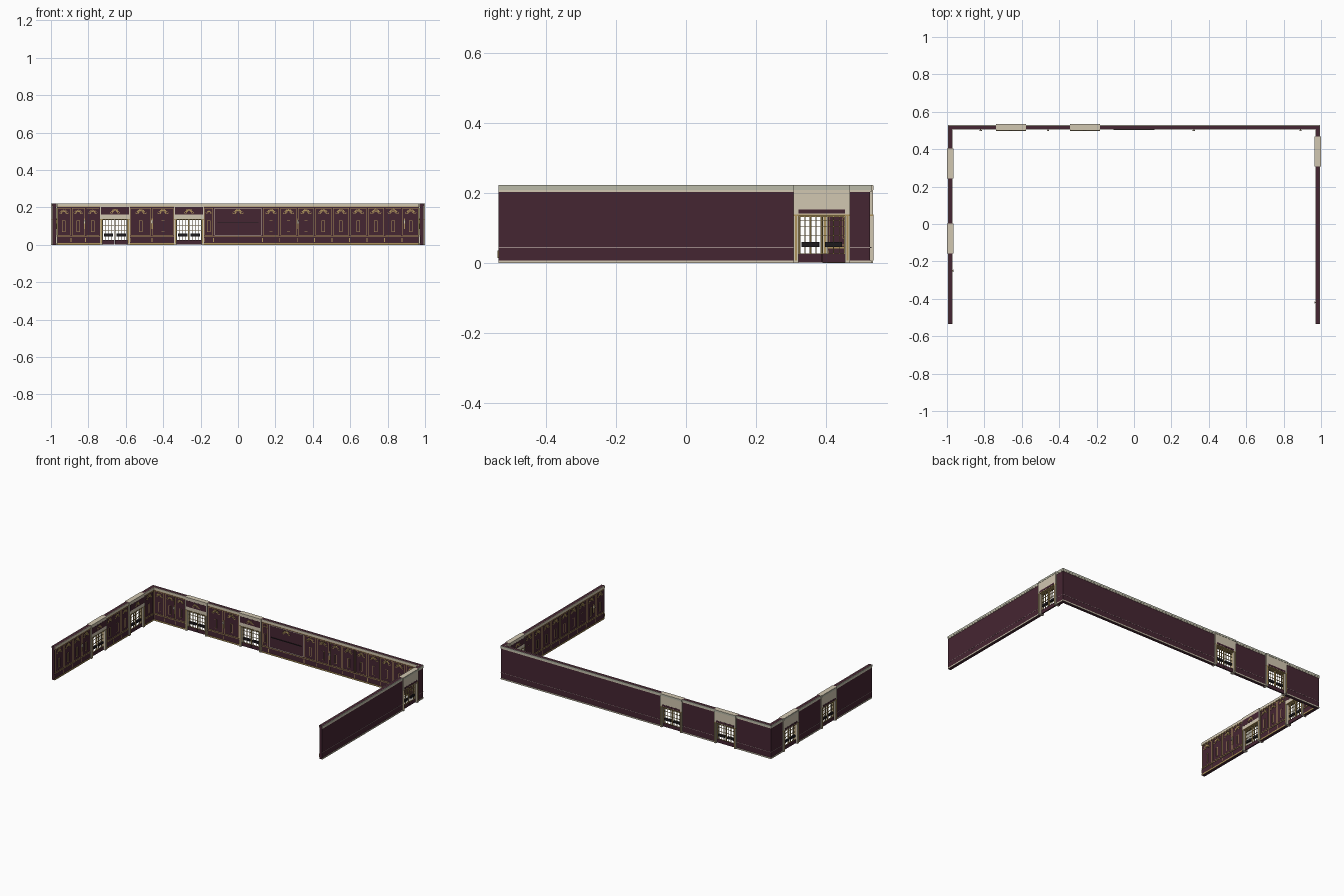
import bpy, bmesh, math
from mathutils import Vector

if "Cube" in bpy.data.objects:
    bpy.data.objects.remove(bpy.data.objects["Cube"])


def material(name, rgb):
    m = bpy.data.materials.new(name)
    m.use_nodes = True
    m.diffuse_color = (*rgb, 1)
    m.node_tree.nodes["Principled BSDF"].inputs["Base Color"].default_value = (*rgb, 1)
    return m


MAT = {
    "maroon": material("maroon", (0.06, 0.019, 0.032)),
    "cream": material("cream", (0.64, 0.57, 0.44)),
    "sage": material("sage grey", (0.5, 0.5, 0.4)),
    "gold": material("gold", (0.43, 0.3, 0.11)),
    "black": material("black", (0.012, 0.01, 0.012)),
    "rose": material("rose grey", (0.34, 0.25, 0.25)),
}

TOP = 0.222
HALF = 0.009       # half wall thickness
CASE = 0.08        # half casing width
OPEN = 0.066       # half door opening


class Wall:
    """Parts drawn along a wall: u runs along it, v points into the room, z up."""

    def __init__(self, name, origin, along, inward):
        self.name = name
        self.o, self.u, self.n = Vector(origin), Vector(along), Vector(inward)
        self.parts = {}

    def slab(self, part, mat, pts, v0, v1):
        bm = self.parts.setdefault((part, mat), bmesh.new())
        a, b = [[bm.verts.new(self.o + self.u * u + self.n * v + Vector((0, 0, z)))
                 for u, z in pts] for v in (v0, v1)]
        bm.faces.new(a)
        bm.faces.new(b[::-1])
        for i in range(len(pts)):
            j = (i + 1) % len(pts)
            bm.faces.new((a[j], a[i], b[i], b[j]))

    def box(self, part, mat, u0, u1, z0, z1, v0, v1):
        self.slab(part, mat, [(u0, z0), (u1, z0), (u1, z1), (u0, z1)], v0, v1)

    def frame(self, part, mat, u0, u1, z0, z1, w, v0, v1):
        self.box(part, mat, u0, u1, z0, z0 + w, v0, v1)
        self.box(part, mat, u0, u1, z1 - w, z1, v0, v1)
        self.box(part, mat, u0, u0 + w, z0 + w, z1 - w, v0, v1)
        self.box(part, mat, u1 - w, u1, z0 + w, z1 - w, v0, v1)

    def finish(self):
        for (part, mat), bm in self.parts.items():
            bmesh.ops.recalc_face_normals(bm, faces=bm.faces)
            mesh = bpy.data.meshes.new(self.name + "_" + part)
            bm.to_mesh(mesh)
            bm.free()
            mesh.materials.append(MAT[mat])
            bpy.context.collection.objects.link(bpy.data.objects.new(mesh.name, mesh))


# Fan of leaves with a scroll to each side
def ornament(w, u, z, size, v):
    for i in range(7):
        t = math.radians(15 + 25 * i)
        c, s = math.cos(t), math.sin(t)
        r = size * (1.15 - 0.25 * s)
        pts = [(0.2 * r, 0), (0.7 * r, -0.14 * r), (r, 0), (0.7 * r, 0.14 * r)]
        w.slab("ornaments", "gold",
               [(u + a * c - b * s, z + a * s + b * c) for a, b in pts], v, v + 0.002)
    for side in (-1, 1):
        arc = [(math.cos(math.pi * k / 5), math.sin(math.pi * k / 5)) for k in range(6)]
        for (a, b), (c, d) in zip(arc, arc[1:]):
            pts = [(a, b), (c, d), (c * 0.6, d * 0.6), (a * 0.6, b * 0.6)]
            w.slab("ornaments", "gold",
                   [(u + side * size * (0.85 + 0.4 * p), z - size * 0.35 * q) for p, q in pts],
                   v, v + 0.002)


# Framed wall panel with crest, pendant and dado post
def panel(w, u0, u1, wide=False):
    mid = (u0 + u1) / 2
    w.frame("wide_panel_frame" if wide else "panel_frames", "cream" if wide else "gold",
            u0 + 0.004, u1 - 0.004, 0.05, 0.198, 0.0025, HALF, HALF + 0.0015)
    w.box("dado_posts", "gold", u0 - 0.0025, u0 + 0.0025, 0.014, 0.036, HALF, HALF + 0.001)
    ornament(w, mid, 0.172, min(0.024, (u1 - u0) * 0.26), HALF)
    if wide:
        w.box("rail", "black", mid - 0.11, mid + 0.11, 0.116, 0.12, HALF, HALF + 0.004)
    else:
        w.frame("pendants", "gold", mid - 0.009, mid + 0.009, 0.07, 0.13, 0.002, HALF, HALF + 0.0015)


# Wall lamp
def sconce(w, u):
    w.box("sconce_plates", "gold", u - 0.003, u + 0.003, 0.085, 0.14, HALF, HALF + 0.004)
    w.slab("sconce_shades", "cream",
           [(u - 0.006, 0.115), (u + 0.006, 0.115), (u + 0.004, 0.132), (u - 0.004, 0.132)],
           HALF + 0.004, HALF + 0.009)


# Cased double door with glazed leaves
def door(w, c):
    d = 0.0165
    w.box("door_headers", "cream", c - CASE, c + CASE, 0.139, TOP, -d, d)
    w.box("header_cornices", "sage", c - CASE, c + CASE, 0.209, TOP - 0.001, -d - 0.0015, -d)
    w.box("header_signs", "maroon", c - OPEN, c + OPEN, 0.141, 0.153, -d - 0.001, -d)
    w.box("header_panels", "maroon", c - 0.074, c + 0.074, 0.161, 0.202, d, d + 0.0005)
    ornament(w, c, 0.175, 0.022, d - 0.0005)
    w.box("header_beads", "gold", c - CASE, c + CASE, 0.135, 0.139, -0.018, 0.018)
    for s in (-1, 1):
        lo, hi = sorted((c + s * OPEN, c + s * CASE))
        w.box("door_jambs", "cream", lo, hi, 0, 0.139, -d, d)
        m = (lo + hi) / 2
        w.box("jamb_columns", "gold", m - 0.003, m + 0.003, 0.008, 0.135, -0.018, 0.018)
        # Leaf: kick panel, stiles, glazing bars and push bar
        lo, hi = sorted((c + s * 0.001, c + s * OPEN))
        w.box("kick_panels", "maroon", lo, hi, 0.002, 0.026, -0.004, 0.004)
        w.frame("leaf_frames", "gold", lo, hi, 0.024, 0.135, 0.003, -0.003, 0.003)
        for k in (1, 2, 3):
            u = lo + (hi - lo) * k / 4
            w.box("glazing_bars", "gold", u - 0.001, u + 0.001, 0.027, 0.132, -0.002, 0.002)
        for z in (0.078, 0.104, 0.122):
            w.box("glazing_bars", "gold", lo, hi, z - 0.001, z + 0.001, -0.002, 0.002)
        w.box("push_bars", "black", lo + 0.008, hi - 0.008, 0.046, 0.06, -0.006, 0.006)


# Wall body, trims on both faces, doors and panels
def build(name, origin, along, inward, body, inner, outer, doors, lamps, layout=None):
    w = Wall(name, origin, along, inward)

    def runs(lo, hi):
        cuts = [lo] + [e for c in doors for e in (c - CASE, c + CASE)] + [hi]
        return list(zip(cuts[::2], cuts[1::2]))

    for a, b in runs(*body):
        w.box("body", "maroon", a, b, 0, TOP, -HALF, HALF)
    for a, b in runs(*inner):
        v = HALF
        w.box("inner_baseboard", "gold", a, b, 0, 0.009, v, v + 0.002)
        w.box("inner_dado_rail", "gold", a, b, 0.042, 0.046, v, v + 0.002)
        w.box("inner_cornice", "cream", a, b, 0.206, TOP, v, v + 0.003)
        w.box("inner_cornice_bead", "gold", a, b, 0.202, 0.206, v, v + 0.002)
    for a, b in runs(*outer):
        v = -HALF
        w.box("outer_baseboard", "cream", a, b, 0, 0.008, v - 0.002, v)
        w.box("outer_line", "rose", a, b, 0.0435, 0.0455, v - 0.001, v)
        w.box("outer_cornice", "sage", a, b, 0.209, TOP, v - 0.003, v)
        w.box("outer_cornice_step", "cream", a, b, 0.203, 0.209, v - 0.002, v)
    for c in doors:
        door(w, c)
    for a, b, n in layout or [(a, b, round((b - a) / 0.093)) for a, b in runs(*inner)]:
        for k in range(n):
            step = (b - a) / n
            panel(w, a + k * step, a + (k + 1) * step, step > 0.2)
    for u in lamps:
        sconce(w, u)
    w.finish()


BACK, SIDE, END = 0.516, 0.982, -0.534

build("back_wall", (0, BACK, 0), (1, 0, 0), (0, -1, 0),
      (-SIDE + HALF, SIDE - HALF), (-SIDE + HALF, SIDE - HALF), (-SIDE - HALF, SIDE + HALF),
      [-0.658, -0.262], [-0.82, -0.46, 0.32, 0.89],
      [(-0.97, -0.738, 3), (-0.578, -0.342, 2), (-0.182, -0.13, 1),
       (-0.13, 0.13, 1), (0.13, 0.97, 9)])

for name, side, doors, lamps in (("right_wall", -1, [-0.077, 0.323], [-0.25]),
                                 ("left_wall", 1, [0.387], [-0.42])):
    build(name, (side * SIDE, 0, 0), (0, 1, 0), (-side, 0, 0),
          (END, BACK + HALF), (END, BACK - HALF), (END, BACK + HALF + 0.003), doors, lamps)
